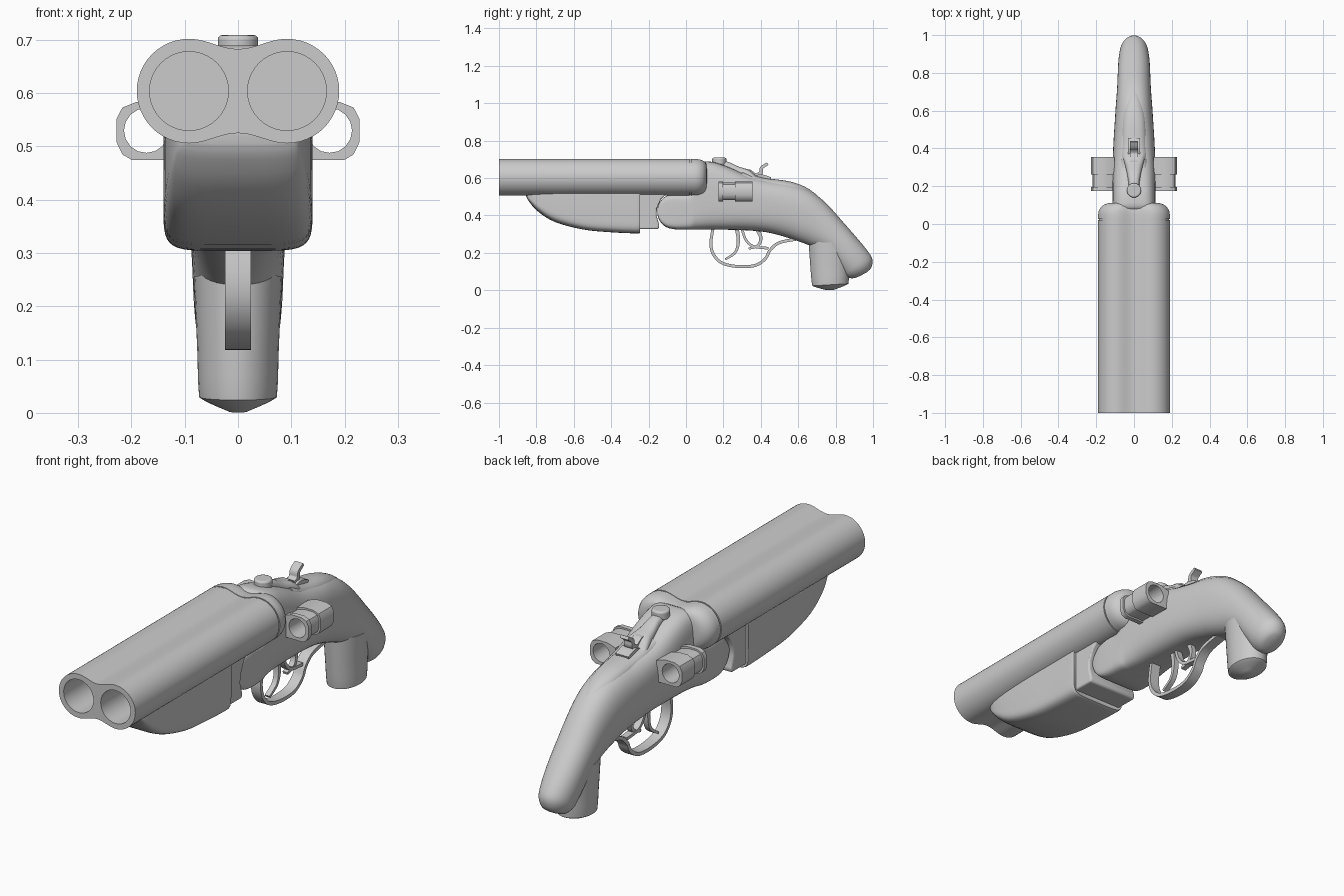
import bpy, bmesh, math
from mathutils import Vector

cube = bpy.data.objects.get("Cube")
if cube:
    bpy.data.objects.remove(cube)

metal = bpy.data.materials.new("plain grey")
metal.use_nodes = True
GREY = (0.6, 0.6, 0.6, 1)
metal.diffuse_color = GREY
metal.node_tree.nodes["Principled BSDF"].inputs["Base Color"].default_value = GREY


def finish(ob, angle=35):
    """Give an object its material and smooth shading with sharp edges."""
    ob.data.materials.clear()
    ob.data.materials.append(metal)
    bpy.ops.object.select_all(action='DESELECT')
    ob.select_set(True)
    bpy.context.view_layer.objects.active = ob
    bpy.ops.object.shade_smooth_by_angle(angle=math.radians(angle))
    return ob


def spline(rows, steps):
    """Catmull-Rom interpolation through tuples of any length."""
    out = []
    for i in range(len(rows) - 1):
        p0, p1 = rows[max(i - 1, 0)], rows[i]
        p2, p3 = rows[i + 1], rows[min(i + 2, len(rows) - 1)]
        for k in range(steps):
            t = k / steps
            out.append(tuple(
                b + 0.5 * t * (c - a + t * (2 * a - 5 * b + 4 * c - d + t * (3 * (b - c) + d - a)))
                for a, b, c, d in zip(p0, p1, p2, p3)))
    return out + [rows[-1]]


def skin(name, rings):
    """Bridge equal rings of points and cap both ends."""
    bm = bmesh.new()
    loops = [[bm.verts.new(p) for p in ring] for ring in rings]
    n = len(loops[0])
    for a, b in zip(loops, loops[1:]):
        for i in range(n):
            j = (i + 1) % n
            bm.faces.new((a[i], a[j], b[j], b[i]))
    bm.faces.new(loops[0])
    bm.faces.new(loops[-1])
    bmesh.ops.recalc_face_normals(bm, faces=bm.faces)
    me = bpy.data.meshes.new(name)
    bm.to_mesh(me)
    bm.free()
    ob = bpy.data.objects.new(name, me)
    bpy.context.collection.objects.link(ob)
    return finish(ob)


def loft(name, rows, steps=4, top_power=None, sides=40):
    """Rows: top y, top z, bottom y, bottom z, half width, roundness power."""
    rings = []
    for yt, zt, yb, zb, w, power in spline(rows, steps):
        ring = []
        for k in range(sides):
            a = 2 * math.pi * (k + 0.5) / sides
            c, s = math.cos(a), math.sin(a)
            e = 2 / (top_power if top_power and s > 0 else power)
            u = math.copysign(abs(c) ** e, c)
            v = 0.5 + 0.5 * math.copysign(abs(s) ** e, s)
            ring.append((w * u, yb + (yt - yb) * v, zb + (zt - zb) * v))
        rings.append(ring)
    return skin(name, rings)


def plate(name, outlines, lo, hi, axis='Y', bevel=0):
    """Extrude a filled outline, with optional holes, along X or Y."""
    cu = bpy.data.curves.new(name, 'CURVE')
    cu.dimensions, cu.fill_mode = '2D', 'BOTH'
    cu.extrude = (hi - lo) / 2
    for outline in outlines:
        sp = cu.splines.new('POLY')
        sp.points.add(len(outline) - 1)
        for point, (a, b) in zip(sp.points, outline):
            point.co = (a, b, 0, 1)
        sp.use_cyclic_u = True
    ob = bpy.data.objects.new(name, cu)
    bpy.context.collection.objects.link(ob)
    mid = (lo + hi) / 2
    ob.location = (0, mid, 0) if axis == 'Y' else (mid, 0, 0)
    ob.rotation_euler = (math.pi / 2, 0, 0 if axis == 'Y' else math.pi / 2)
    bpy.ops.object.select_all(action='DESELECT')
    ob.select_set(True)
    bpy.context.view_layer.objects.active = ob
    bpy.ops.object.convert(target='MESH')
    ob = bpy.context.object
    bm = bmesh.new()
    bm.from_mesh(ob.data)
    bmesh.ops.remove_doubles(bm, verts=bm.verts, dist=0.0002)
    bmesh.ops.recalc_face_normals(bm, faces=bm.faces)
    bm.to_mesh(ob.data)
    bm.free()
    if bevel:
        mod = ob.modifiers.new("soft edges", 'BEVEL')
        mod.width, mod.segments = bevel, 3
    return finish(ob)


def strap(name, path, thick, half_width, tip=1.0):
    """A bent strip following a side profile, tapering to its tip."""
    pts = [Vector(p) for p in spline(path, 5)]
    left, right = [], []
    for i, p in enumerate(pts):
        d = (pts[min(i + 1, len(pts) - 1)] - pts[max(i - 1, 0)]).normalized()
        off = Vector((-d.y, d.x)) * thick / 2 * (1 + (tip - 1) * i / (len(pts) - 1))
        left.append(tuple(p + off))
        right.append(tuple(p - off))
    return plate(name, [left + right[::-1]], -half_width, half_width, 'X')


def circle(cx, cz, r, n=40):
    return [(cx + r * math.cos(2 * math.pi * k / n), cz + r * math.sin(2 * math.pi * k / n))
            for k in range(n)]


# Twin barrel outline: two round lobes joined by a soft valley
LOBE, MID, R = 0.092, 0.604, 0.098


def barrel_outline():
    arc = [(LOBE + R * math.cos(a), MID + R * math.sin(a))
           for a in [math.pi * (k / 24 - 0.5) for k in range(25)]]
    valley = []
    for k in range(1, 20):
        x = LOBE * (1 - k / 10)
        valley.append((x, MID + R - 0.0095 * (1 + math.cos(math.pi * x / LOBE))))
    upper = arc + valley
    return upper + [(-x, 2 * MID - z) for x, z in upper]


outline = barrel_outline()
plate("twin_barrels", [outline, circle(LOBE, MID, 0.074), circle(-LOBE, MID, 0.074)], -1, 0.02)

# Breech: same outline, rounding off toward the back
breech = []
for y, s in ((0.018, 0.97), (0.026, 0.97), (0.026, 1), (0.05, 1), (0.07, 0.98),
             (0.09, 0.92), (0.103, 0.83), (0.11, 0.72), (0.113, 0.5)):
    breech.append([(x * s, y, MID + (z - MID) * s) for x, z in outline])
skin("breech", breech)

# Fore-end under the barrels
loft("fore_end", [
    (-0.855, 0.525, -0.855, 0.505, 0.10, 3), (-0.84, 0.525, -0.84, 0.475, 0.115, 3.5),
    (-0.79, 0.525, -0.79, 0.42, 0.128, 4), (-0.7, 0.525, -0.7, 0.365, 0.136, 5),
    (-0.55, 0.525, -0.55, 0.325, 0.14, 6), (-0.4, 0.525, -0.4, 0.31, 0.14, 6),
    (-0.26, 0.525, -0.26, 0.304, 0.14, 6), (-0.247, 0.525, -0.247, 0.31, 0.136, 6)],
    top_power=30)

# Hinge block between fore-end and receiver
plate("hinge_block", [[(-0.26, 0.52), (-0.1, 0.52), (-0.135, 0.485), (-0.155, 0.44),
                       (-0.158, 0.4), (-0.142, 0.345), (-0.148, 0.327), (-0.26, 0.327)]],
      -0.125, 0.125, 'X', 0.008)

# Receiver flowing into the curved stock
loft("receiver_and_stock", [
    (-0.153, 0.44, -0.153, 0.405, 0.108, 8), (-0.14, 0.472, -0.14, 0.37, 0.11, 8),
    (-0.11, 0.502, -0.11, 0.34, 0.113, 8), (-0.06, 0.515, -0.06, 0.326, 0.115, 7),
    (0.03, 0.53, 0.02, 0.325, 0.115, 6), (0.07, 0.67, 0.06, 0.325, 0.115, 5),
    (0.13, 0.688, 0.12, 0.325, 0.115, 4), (0.22, 0.662, 0.2, 0.324, 0.115, 3.5),
    (0.34, 0.612, 0.33, 0.32, 0.113, 3), (0.46, 0.585, 0.43, 0.31, 0.108, 2.8),
    (0.56, 0.572, 0.52, 0.288, 0.102, 2.5), (0.66, 0.535, 0.6, 0.262, 0.096, 2.4),
    (0.75, 0.465, 0.67, 0.235, 0.09, 2.3), (0.84, 0.365, 0.75, 0.195, 0.086, 2.2),
    (0.91, 0.285, 0.8, 0.14, 0.083, 2.2), (0.97, 0.212, 0.835, 0.095, 0.077, 2.1),
    (0.997, 0.165, 0.855, 0.072, 0.068, 2), (0.99, 0.12, 0.89, 0.064, 0.045, 2),
    (0.965, 0.095, 0.925, 0.074, 0.015, 2)])

# Peg under the butt
loft("grip_peg", [
    (0.88, 0.25, 0.655, 0.26, 0.083, 2), (0.875, 0.13, 0.665, 0.12, 0.077, 2),
    (0.87, 0.048, 0.673, 0.036, 0.074, 2), (0.86, 0.03, 0.684, 0.02, 0.066, 2),
    (0.79, 0.002, 0.75, 0.001, 0.015, 2)])

# Raised tang along the top of the stock
loft("tang", [
    (0.3, 0.635, 0.3, 0.55, 0.07, 3), (0.42, 0.602, 0.4, 0.52, 0.066, 2.5),
    (0.56, 0.581, 0.52, 0.5, 0.062, 2.3), (0.66, 0.54, 0.62, 0.46, 0.05, 2),
    (0.75, 0.463, 0.72, 0.43, 0.02, 2)])

# Top lever with its round button
loft("top_lever", [
    (0.15, 0.695, 0.15, 0.63, 0.028, 3), (0.22, 0.688, 0.22, 0.6, 0.03, 3),
    (0.28, 0.662, 0.28, 0.58, 0.04, 3), (0.34, 0.642, 0.34, 0.56, 0.055, 3),
    (0.38, 0.605, 0.38, 0.55, 0.06, 3)])
bpy.ops.mesh.primitive_cylinder_add(vertices=32, radius=0.038, depth=0.04, location=(0, 0.178, 0.689))
button = bpy.context.object
button.name = "lever_button"
mod = button.modifiers.new("soft edges", 'BEVEL')
mod.width, mod.segments = 0.008, 3
finish(button)

# Hammer and its spur
strap("hammer", [(0.29, 0.6), (0.33, 0.632), (0.37, 0.612), (0.4, 0.628),
                 (0.405, 0.655), (0.437, 0.677)], 0.035, 0.02, 0.4)
strap("hammer_base", [(0.36, 0.59), (0.4, 0.605), (0.45, 0.59)], 0.03, 0.032)

# Side tubes: stepped sleeves with an open bore
CX, CZ = 0.172, 0.53
SLEEVE = [(-0.07, -0.055), (0.028, -0.055), (0.045, -0.045), (0.056, -0.022), (0.056, 0.022),
          (0.045, 0.043), (0.02, 0.053), (-0.03, 0.053), (-0.07, 0.04)]
for side, sx in (("left", 1), ("right", -1)):
    for part, y0, y1, s in (("front_rim", 0.175, 0.197, 1), ("neck", 0.196, 0.262, 0.86),
                            ("rear_sleeve", 0.261, 0.355, 1)):
        shape = [(sx * (CX + x * s), CZ + z * s) for x, z in SLEEVE]
        plate(f"{side}_tube_{part}", [shape, circle(sx * CX, CZ, 0.042, 16)], y0, y1)

# Trigger guard and two triggers
strap("trigger_guard", [(0.145, 0.335), (0.133, 0.25), (0.148, 0.19), (0.195, 0.145), (0.28, 0.127),
                        (0.37, 0.133), (0.425, 0.17), (0.45, 0.215), (0.5, 0.255), (0.6, 0.275)],
      0.016, 0.024)
strap("front_trigger", [(0.27, 0.335), (0.28, 0.27), (0.265, 0.205), (0.21, 0.165)], 0.022, 0.012, 0.5)
strap("rear_trigger", [(0.38, 0.33), (0.4, 0.28), (0.385, 0.24), (0.335, 0.222)], 0.022, 0.012, 0.5)
strap("guard_brace", [(0.3, 0.325), (0.32, 0.27), (0.36, 0.235), (0.44, 0.225)], 0.014, 0.015)
